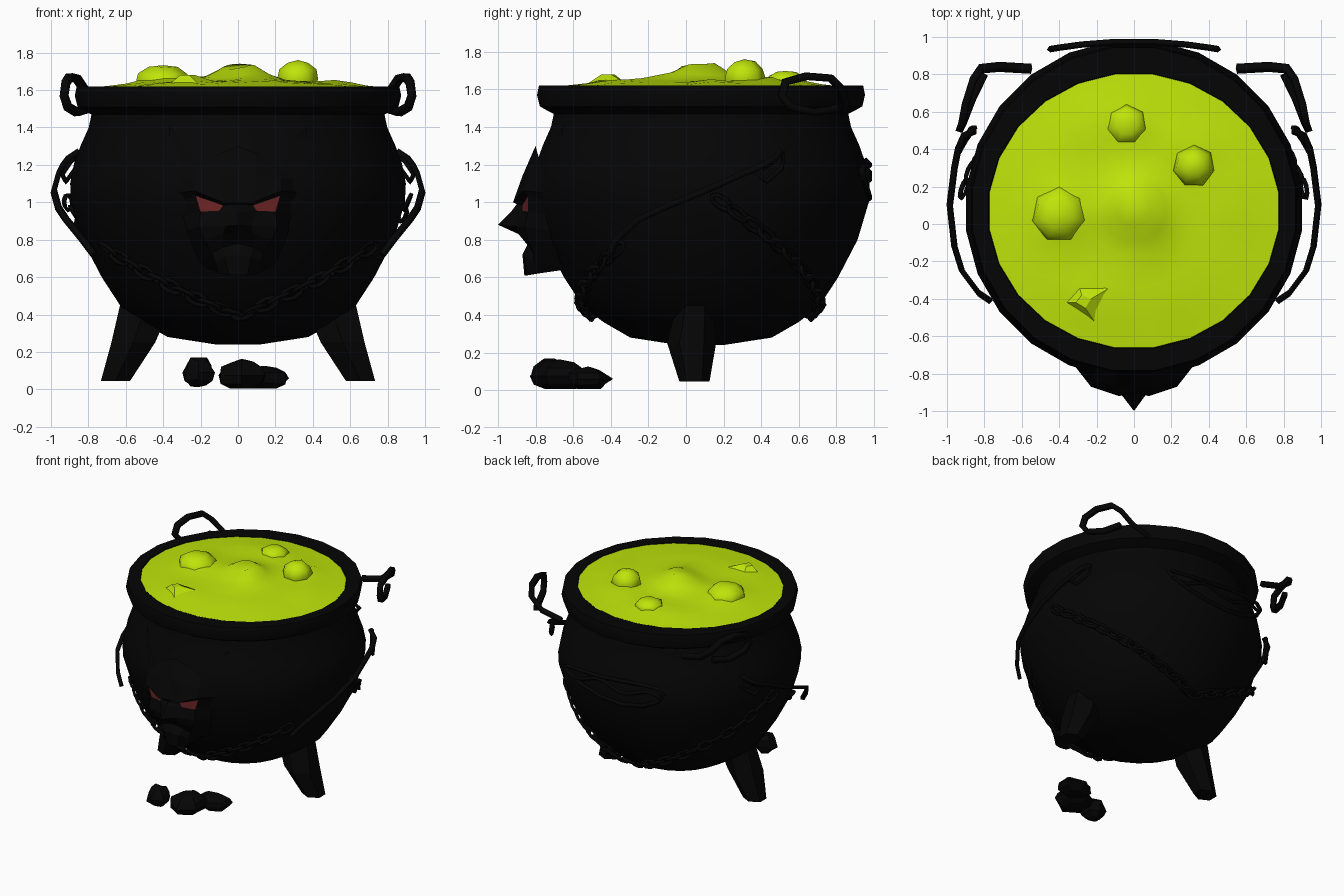
import bpy, bmesh, math, random
from mathutils import Vector

random.seed(4)
if "Cube" in bpy.data.objects:
    bpy.data.objects.remove(bpy.data.objects["Cube"], do_unlink=True)


def material(name, rgb):
    mat = bpy.data.materials.new(name)
    mat.use_nodes = True
    mat.diffuse_color = (*rgb, 1)
    node = next(n for n in mat.node_tree.nodes if n.type == 'BSDF_PRINCIPLED')
    node.inputs["Base Color"].default_value = (*rgb, 1)
    return mat


IRON = material("black iron", (.0015, .0015, .0015))
BREW = material("lime brew", (.52, .78, .003))
EYE = material("dark red eye", (.155, .018, .019))
CENTRE = Vector((0, .08, 0))
# Radius and height of the pot wall, bottom to neck, then the rim
WALL = [(.12, .24), (.38, .28), (.52, .36), (.63, .44), (.735, .6), (.84, .8), (.9, 1.0),
        (.905, 1.1), (.885, 1.2), (.85, 1.3), (.805, 1.4), (.79, 1.47)]
RIM = [(.83, 1.49), (.865, 1.51), (.88, 1.57), (.87, 1.62)]
MOUTH = [(.785, 1.62), (.77, 1.6), (.765, 1.54)]


def wall_radius(z):
    for (r0, z0), (r1, z1) in zip(WALL, WALL[1:]):
        if z <= z1:
            return r0 + (r1 - r0) * (z - z0) / (z1 - z0)
    return WALL[-1][0]


def on_wall(degrees, z, lift=.015):
    a, r = math.radians(degrees), wall_radius(z) + lift
    return CENTRE + Vector((r * math.cos(a), r * math.sin(a), z))


def finish(name, mesh, mats, smooth=None):
    for mat in mats:
        mesh.materials.append(mat)
    if smooth:
        mesh.shade_smooth()
        mesh.set_sharp_from_angle(angle=math.radians(smooth))
    obj = bpy.data.objects.new(name, mesh)
    bpy.context.collection.objects.link(obj)
    return obj


def from_bmesh(name, bm, mats, smooth=None, recalc=True):
    if recalc:
        bmesh.ops.recalc_face_normals(bm, faces=bm.faces)
    mesh = bpy.data.meshes.new(name)
    bm.to_mesh(mesh)
    bm.free()
    return finish(name, mesh, mats, smooth)


def loft(name, rings, mat, smooth=None, caps=(True, True)):
    bm = bmesh.new()
    loops = [[bm.verts.new(p) for p in ring] for ring in rings]
    n = len(loops[0])
    for low, high in zip(loops, loops[1:]):
        for i in range(n):
            j = (i + 1) % n
            bm.faces.new((low[i], low[j], high[j], high[i]))
    if caps[0]:
        bm.faces.new(loops[0][::-1])
    if caps[1]:
        bm.faces.new(loops[-1])
    return from_bmesh(name, bm, [mat], smooth, recalc=all(caps))


def circle(c, rx, ry, n, height=None):
    pts = []
    for i in range(n):
        a = math.tau * (i + .5) / n
        p = Vector(c) + Vector((rx * math.cos(a), ry * math.sin(a), 0))
        if height:
            p.z = height(p)
        pts.append(p)
    return pts


def tubes(name, paths, radius, closed=False):
    curve = bpy.data.curves.new(name, 'CURVE')
    curve.dimensions = '3D'
    curve.bevel_depth, curve.bevel_resolution = radius, 0
    curve.use_fill_caps = True
    for path in paths:
        spline = curve.splines.new('POLY')
        spline.points.add(len(path) - 1)
        for point, co in zip(spline.points, path):
            point.co = (*co, 1)
        spline.use_cyclic_u = closed
    temp = bpy.data.objects.new(name + "_path", curve)
    bpy.context.collection.objects.link(temp)
    graph = bpy.context.evaluated_depsgraph_get()
    mesh = bpy.data.meshes.new_from_object(temp.evaluated_get(graph))
    bpy.data.objects.remove(temp)
    mesh.materials.clear()
    return finish(name, mesh, [IRON])


def mirrored(points, s):
    return [(s * x, y, z) for x, y, z in points]


# Pot with flared rim and a slightly oval mouth
OVAL = .945
MOUTH_CENTRE = Vector((0, .07, 0))
loft("pot", [circle(CENTRE + Vector((0, 0, z)), r, r, 24) for r, z in WALL + RIM]
     + [circle(MOUTH_CENTRE + Vector((0, 0, z)), r, r * OVAL, 24) for r, z in MOUTH],
     IRON, 35, caps=(True, False))

# Bubbling brew surface: gentle dome with mounds (x, y, height, width)
MOUNDS = [(.0, .1, .1, .13), (.1, .0, .03, .1), (-.3, .56, .03, .1), (-.05, .55, .03, .12),
          (.33, .42, .04, .1), (-.4, .05, .045, .15), (-.27, -.42, .03, .12),
          (.55, .15, .025, .1), (.1, -.15, .02, .1), (.2, -.4, .015, .15)]


def brew_height(p):
    d = min((p - MOUTH_CENTRE).xy.length / .77, 1)
    z = 1.615 + .04 * (1 - d * d)
    return z + sum(h * math.exp(-((p.x - x) ** 2 + (p.y - y) ** 2) / (w * w)) * (1 - d ** 4)
                   for x, y, h, w in MOUNDS)


loft("brew", [circle(MOUTH_CENTRE, .78 * k / 9, .78 * OVAL * k / 9, 24, brew_height)
              for k in range(9, 0, -1)], BREW, 60, caps=(False, True))


def lump(name, c, size, mat, jitter, smooth=None, segments=7):
    bm = bmesh.new()
    bmesh.ops.create_uvsphere(bm, u_segments=segments, v_segments=6, radius=1)
    for v in bm.verts:
        wobble = 1 + random.uniform(-jitter, jitter)
        v.co = Vector(c) + Vector([a * b * wobble for a, b in zip(v.co, size)])
        v.co.z = max(v.co.z, .005)
    return from_bmesh(name, bm, [mat], smooth)


# Bubbles, the last one a burst spike
for i, (x, y, z, r, h) in enumerate([(-.4, .05, 1.64, .155, .095), (.32, .31, 1.66, .115, .1),
                                     (-.04, .53, 1.64, .11, .06)]):
    lump(f"bubble_{i}", (x, y, z), (r, r, h), BREW, .04, 60)
loft("burst_bubble", [[(-.38, -.42, 1.62), (-.2, -.54, 1.62), (-.11, -.33, 1.64), (-.3, -.31, 1.62)],
                      [(-.31, -.42, 1.68), (-.26, -.45, 1.68), (-.23, -.4, 1.68), (-.28, -.38, 1.68)]], BREW)

# Broken stones under the front
lump("small_stone", (-.21, -.73, .09), (.09, .1, .08), IRON, .15, segments=6)
lump("large_stone_front", (.02, -.67, .075), (.14, .15, .085), IRON, .08, segments=6)
lump("large_stone_back", (.14, -.52, .06), (.14, .12, .06), IRON, .12, segments=6)


def chain(name, start, end, z_start, z_end, power, count):
    def at(u):
        u = min(u, 1)
        return on_wall(start + (end - start) * u, z_end + (z_start - z_end) * (1 - u) ** power)
    links = []
    for i in range(count):
        u = (i + .5) / count
        mid = at(u)
        along = (at(u + .01) - at(u - .01)).normalized()
        out = Vector((mid.x, mid.y - CENTRE.y, mid.z - .95)).normalized()
        flat = along.cross(out).normalized()
        side = (flat + out * (.6 if i % 2 else -.6)).normalized()
        links.append([mid + along * .064 * math.cos(a) + side * .03 * math.sin(a)
                      for a in (math.tau * k / 8 for k in range(8))])
    tubes(name, links, .013, closed=True)


# Parts on both flanks
HANDLE = [(.55, .83, 1.48), (.72, .84, 1.52), (.82, .83, 1.6), (.86, .77, 1.66), (.9, .64, 1.67),
          (.92, .53, 1.64), (.93, .51, 1.57), (.91, .55, 1.51), (.86, .68, 1.48), (.8, .8, 1.5)]
BAND = [(.85, .5, 1.27), (.91, .47, 1.23), (.94, .4, 1.19), (.96, .3, 1.15), (.985, .1, 1.06),
        (.96, -.12, .97), (.92, -.25, .91), (.83, -.37, .8), (.77, -.41, .72)]
HOOK = [(.94, .38, 1.15), (.9, .45, 1.21), (.85, .52, 1.26), (.87, .51, 1.18), (.92, .43, 1.11)]
for s, label in ((1, "left"), (-1, "right")):
    loft(label + "_leg", [circle((s * .655, .045, .045), .09, .08, 6),
                          circle((s * .56, .03, .25), .135, .13, 6),
                          circle((s * .49, .05, .46), .16, .1, 6)], IRON)
    tubes(label + "_handle", [mirrored(HANDLE, s)], .027)
    tubes(label + "_band", [mirrored(BAND, s)], .02)
    tubes(label + "_hook", [mirrored(HOOK, s)], .015, closed=True)
    edge, front = (0, -90) if s > 0 else (180, 270)
    chain(label + "_front_chain", edge - s * 30, front, .77, .4, 1.3, 11)
    chain(label + "_back_chain", edge + s * 4, 90, 1.03, .4, 1.5, 15)


# Bent ring with a cross strand standing off the back
def behind(x, z):
    return Vector((x, .975 - .2 * x * x, z))


ring = [behind(.45 * math.cos(a), 1.14 + .09 * math.sin(a) + .035 * math.cos(2 * a + .5))
        for a in (math.tau * k / 14 for k in range(14))]
tubes("back_ring", [ring], .017, closed=True)
tubes("back_strand", [[behind(k * .07, 1.14 + .03 * math.sin(k)) for k in range(-6, 7)]], .015)

# Horned mask: rows from brow to chin, columns from the middle to the edge
MASK = [
    [(0, -.8, 1.3), (.1, -.79, 1.26), (.2, -.77, 1.2), (.37, -.65, 1.41)],
    [(0, -.86, 1.15), (.1, -.87, 1.14), (.23, -.83, 1.13), (.35, -.71, 1.13)],
    [(0, -.9, 1.0), (.08, -.92, 1.0), (.23, -.87, 1.06), (.34, -.73, 1.05)],
    [(0, -.9, .99), (.08, -.87, .985), (.225, -.84, 1.035), (.32, -.73, 1.0)],
    [(0, -.93, .95), (.1, -.87, .955), (.2, -.84, .95), (.3, -.73, .93)],
    [(0, -1, .88), (.07, -.9, .87), (.21, -.86, .87), (.28, -.71, .85)],
    [(0, -.9, .84), (.08, -.89, .83), (.18, -.84, .8), (.25, -.69, .77)],
    [(0, -.84, .78), (.08, -.83, .76), (.14, -.81, .73), (.2, -.67, .68)],
    [(0, -.87, .72), (.07, -.86, .71), (.12, -.81, .68), (.17, -.65, .65)],
    [(0, -.86, .61), (.05, -.85, .61), (.1, -.79, .62), (.14, -.65, .64)]]
bm = bmesh.new()
for s in (1, -1):
    grid = [[bm.verts.new(p) for p in mirrored(row, s)] for row in MASK]
    grid.append([bm.verts.new((v.co.x, -.64, .67)) for v in grid[-1]])
    for r, (top, low) in enumerate(zip(grid, grid[1:])):
        for c in range(3):
            quad = (top[c], low[c], low[c + 1], top[c + 1])
            face = bm.faces.new(quad if s > 0 else quad[::-1])
            face.material_index = int(r == 3 and c == 1)
bmesh.ops.remove_doubles(bm, verts=bm.verts, dist=.0005)
from_bmesh("mask", bm, [IRON, EYE], recalc=False)
